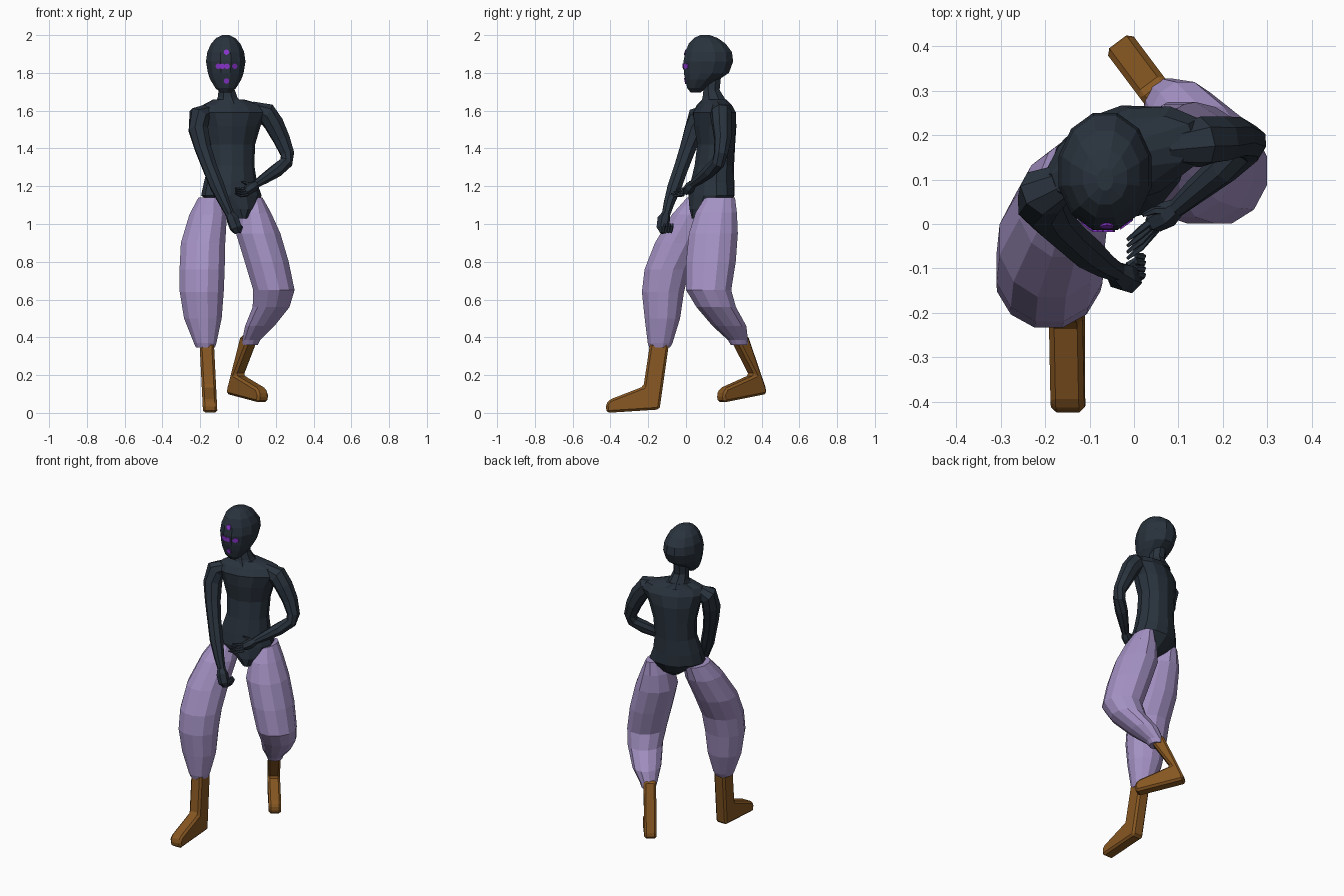
import bpy, bmesh, math
from mathutils import Vector
from mathutils.bvhtree import BVHTree


def material(name, col):
    m = bpy.data.materials.new(name)
    m.diffuse_color = (*col, 1)
    return m


SLATE = material("dark slate", (0.022, 0.032, 0.046))
LILAC = material("lilac cloth", (0.37, 0.285, 0.55))
BROWN = material("brown leather", (0.24, 0.095, 0.016))
VIOLET = material("violet paint", (0.25, 0.035, 0.6))


def finish(name, bm, mat):
    bmesh.ops.recalc_face_normals(bm, faces=bm.faces)
    me = bpy.data.meshes.new(name)
    bm.to_mesh(me)
    me.materials.append(mat)
    ob = bpy.data.objects.new(name, me)
    bpy.context.collection.objects.link(ob)
    return ob


def skin(bm, rings):
    """Bridge successive rings of points and cap both ends."""
    vs = [[bm.verts.new(p) for p in r] for r in rings]
    n = len(vs[0])
    for a, b in zip(vs, vs[1:]):
        for i in range(n):
            j = (i + 1) % n
            bm.faces.new((a[i], a[j], b[j], b[i]))
    bm.faces.new(vs[0])
    bm.faces.new(vs[-1][::-1])


def loft(name, rows, mat, sides=12, yaw=0.0):
    """Level elliptical slices: (z, x, y, half width, half depth)."""
    bm = bmesh.new()
    c, s = math.cos(yaw), math.sin(yaw)
    rings = []
    for z, x, y, rx, ry in rows:
        ring = []
        for k in range(sides):
            a = 2 * math.pi * (k + 0.5) / sides
            u, v = rx * 1.03 * math.cos(a), ry * 1.03 * math.sin(a)
            ring.append(Vector((x + u * c - v * s, y + u * s + v * c, z)))
        rings.append(ring)
    skin(bm, rings)
    return finish(name, bm, mat), bm


def tube(name, pts, mat, sides=8):
    """Round limb along a path of (x, y, z, radius)."""
    bm = bmesh.new()
    ps = [Vector(p[:3]) for p in pts]
    rings = []
    for i, p in enumerate(ps):
        t = (ps[min(i + 1, len(ps) - 1)] - ps[max(i - 1, 0)]).normalized()
        u = t.cross(Vector((0.3, 1, 0))).normalized()
        v = t.cross(u)
        r = pts[i][3]
        rings.append([p + r * (u * math.cos(a) + v * math.sin(a))
                      for a in (2 * math.pi * k / sides for k in range(sides))])
    skin(bm, rings)
    return finish(name, bm, mat)


def boot(name, heel, d, profile, width, lean):
    """Side profile (distance from heel, z) given thickness across the foot."""
    bm = bmesh.new()
    d = Vector((*d, 0)).normalized()
    side = Vector((-d.y, d.x, 0))
    rings = [[Vector((*heel, 0)) + d * u + side * s * width / 2
              + Vector((lean * z, 0, z)) for u, z in profile] for s in (-1, 1)]
    skin(bm, rings)
    mod = finish(name, bm, BROWN).modifiers.new("bevel", "BEVEL")
    mod.width = 0.012
    mod.segments = 1


# torso, twisted so one shoulder leads
loft("torso", [
    (1.03, 0.015, 0.08, 0.03, 0.05), (1.08, 0.00, 0.115, 0.085, 0.095),
    (1.15, -0.035, 0.135, 0.16, 0.115), (1.22, -0.04, 0.14, 0.14, 0.11),
    (1.31, -0.035, 0.15, 0.12, 0.10), (1.42, -0.035, 0.16, 0.125, 0.095),
    (1.52, -0.03, 0.155, 0.15, 0.105), (1.59, -0.02, 0.15, 0.185, 0.10),
    (1.63, -0.025, 0.15, 0.165, 0.075), (1.66, -0.05, 0.15, 0.08, 0.06)],
    SLATE, 12, math.radians(20))
loft("neck", [(1.63, -0.05, 0.15, 0.08, 0.08), (1.67, -0.055, 0.145, 0.055, 0.06),
              (1.71, -0.06, 0.135, 0.045, 0.045), (1.80, -0.065, 0.14, 0.045, 0.05)],
     SLATE, 8)

# head
head, head_bm = loft("head", [
    (1.695, -0.065, 0.05, 0.028, 0.025), (1.72, -0.065, 0.058, 0.055, 0.052),
    (1.765, -0.065, 0.085, 0.083, 0.09), (1.80, -0.065, 0.108, 0.095, 0.12),
    (1.86, -0.065, 0.118, 0.105, 0.132), (1.91, -0.065, 0.12, 0.098, 0.124),
    (1.955, -0.065, 0.112, 0.078, 0.098), (1.985, -0.065, 0.105, 0.05, 0.062),
    (2.0, -0.065, 0.10, 0.018, 0.025)], SLATE, 12)

# painted face marks draped on the head
tree = BVHTree.FromBMesh(head_bm)
bm = bmesh.new()
for x, z, r in [(-0.061, 1.91, 0.015), (-0.061, 1.757, 0.015), (-0.104, 1.835, 0.015),
                (-0.082, 1.835, 0.015), (-0.058, 1.835, 0.015), (-0.017, 1.835, 0.015)]:
    ring = []
    for k in range(8):
        a = 2 * math.pi * k / 8
        o = Vector((x + r * math.cos(a), -1, z + r * math.sin(a)))
        ring.append(tree.ray_cast(o, Vector((0, 1, 0)))[0])
    skin(bm, [[p + Vector((0, dy, 0)) for p in ring] for dy in (-0.005, 0.002)])
finish("face_marks", bm, VIOLET)

# straight arm reaching forward with a fist
tube("right_arm", [
    (-0.14, 0.11, 1.61, 0.035), (-0.205, 0.07, 1.575, 0.058), (-0.21, 0.045, 1.50, 0.055),
    (-0.185, 0.01, 1.40, 0.046), (-0.15, -0.025, 1.30, 0.041), (-0.11, -0.06, 1.20, 0.04),
    (-0.07, -0.09, 1.11, 0.03), (-0.04, -0.107, 1.045, 0.023)], SLATE)
tube("right_fist", [
    (-0.045, -0.105, 1.055, 0.022), (-0.028, -0.118, 1.025, 0.034),
    (-0.012, -0.124, 0.98, 0.033), (-0.002, -0.118, 0.955, 0.02)], SLATE, 6)
for i in range(4):
    y = -0.135 + 0.014 * i
    tube("right_finger_%d" % (i + 1), [
        (-0.015, y, 0.965, 0.008), (0.01, y + 0.012, 0.958, 0.009),
        (0.02, y + 0.02, 0.985, 0.008), (0.004, y + 0.022, 1.0, 0.006)], SLATE, 5)

# bent arm crossing the waist with an open hand
tube("left_arm", [
    (0.07, 0.17, 1.61, 0.04), (0.15, 0.185, 1.585, 0.058), (0.19, 0.19, 1.53, 0.054),
    (0.23, 0.195, 1.45, 0.047), (0.262, 0.185, 1.37, 0.038), (0.255, 0.17, 1.325, 0.036),
    (0.20, 0.125, 1.28, 0.037), (0.14, 0.075, 1.24, 0.029), (0.095, 0.035, 1.21, 0.021)],
    SLATE)
tube("left_palm", [
    (0.10, 0.04, 1.213, 0.02), (0.075, 0.022, 1.195, 0.03),
    (0.045, 0.005, 1.175, 0.026), (0.035, -0.002, 1.17, 0.015)], SLATE, 6)
for i in range(4):
    tube("left_finger_%d" % (i + 1), [
        (0.05, 0.015 - 0.009 * i, 1.19 - 0.012 * i, 0.009),
        (0.015, -0.012 - 0.014 * i, 1.185 - 0.012 * i, 0.008),
        (-0.015, -0.036 - 0.014 * i, 1.19 - 0.01 * i, 0.004)], SLATE, 5)
tube("left_thumb", [(0.08, 0.03, 1.21, 0.011), (0.045, 0.03, 1.215, 0.009),
                    (0.02, 0.02, 1.225, 0.005)], SLATE, 5)

# baggy trouser legs
loft("right_trouser", [
    (1.14, -0.145, 0.095, 0.065, 0.09), (1.05, -0.158, 0.045, 0.10, 0.12),
    (0.90, -0.185, -0.035, 0.118, 0.13), (0.76, -0.19, -0.10, 0.12, 0.12),
    (0.64, -0.192, -0.122, 0.117, 0.112), (0.50, -0.186, -0.125, 0.10, 0.094),
    (0.37, -0.174, -0.137, 0.06, 0.066), (0.345, -0.172, -0.14, 0.05, 0.055)], LILAC)
loft("left_trouser", [
    (1.14, 0.085, 0.18, 0.045, 0.08), (1.06, 0.09, 0.16, 0.085, 0.11),
    (0.95, 0.107, 0.145, 0.118, 0.13), (0.80, 0.152, 0.132, 0.117, 0.132),
    (0.65, 0.19, 0.12, 0.11, 0.12), (0.56, 0.175, 0.16, 0.098, 0.105),
    (0.46, 0.115, 0.23, 0.078, 0.09), (0.385, 0.07, 0.275, 0.048, 0.053),
    (0.36, 0.065, 0.282, 0.04, 0.045)], LILAC)

# boots
boot("right_boot", (-0.147, -0.145), (0, -1), [
    (-0.055, 0.37), (0.045, 0.37), (0.08, 0.14), (0.26, 0.07), (0.28, 0.045),
    (0.275, 0.0), (-0.005, 0.018)], 0.076, -0.05)
boot("left_boot", (-0.033, 0.405), (0.6, -0.8), [
    (0.115, 0.41), (0.20, 0.40), (0.072, 0.2), (0.265, 0.13), (0.285, 0.095),
    (0.275, 0.055), (-0.008, 0.10), (-0.002, 0.135)], 0.072, 0.0)
